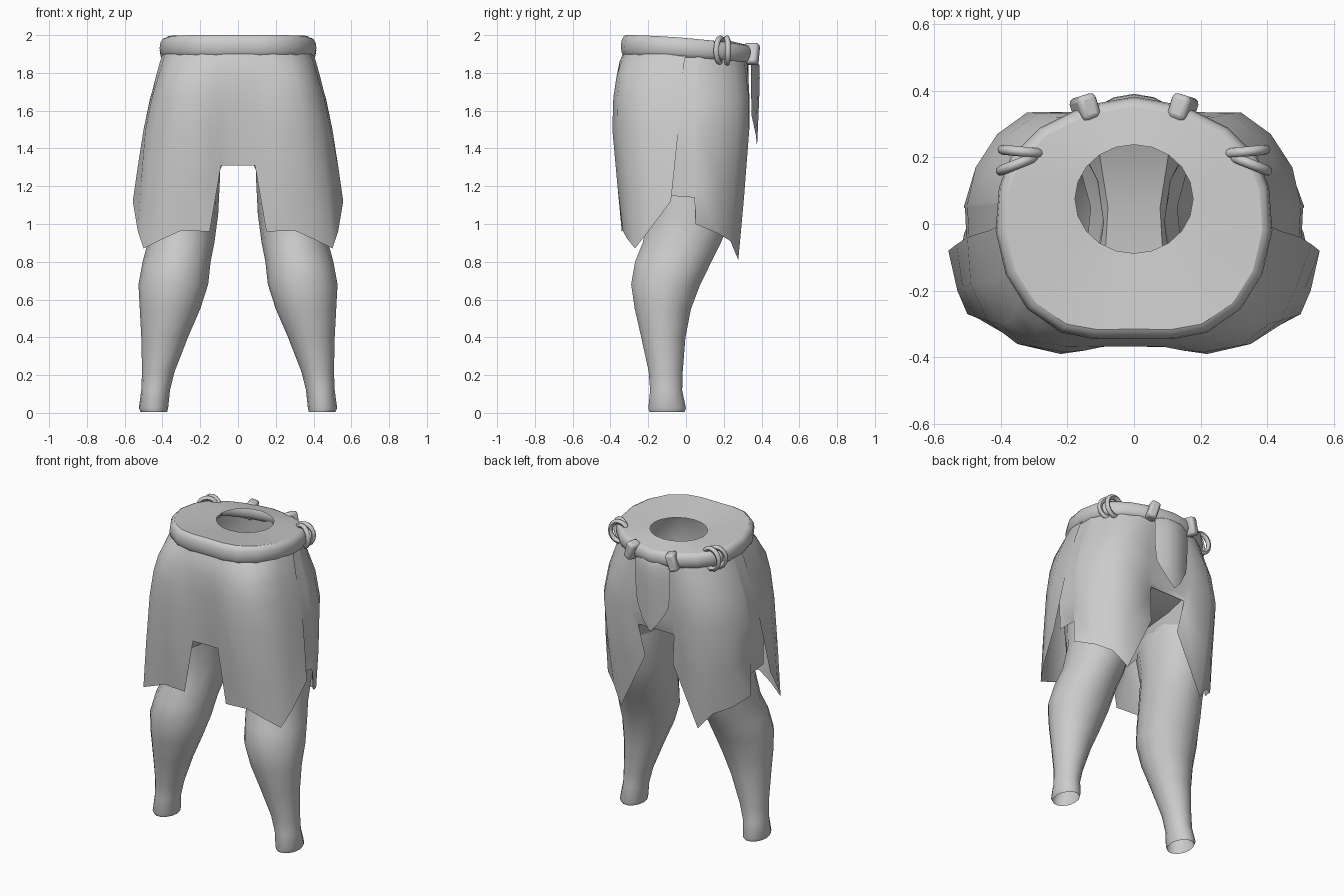
import bpy, bmesh, math
from mathutils import Vector

default = bpy.data.objects.get("Cube")
if default:
    bpy.data.objects.remove(default, do_unlink=True)

grey = bpy.data.materials.new("plain grey")
grey.use_nodes = True
grey.diffuse_color = (0.6, 0.6, 0.6, 1)
grey.node_tree.nodes["Principled BSDF"].inputs["Base Color"].default_value = (0.6, 0.6, 0.6, 1)
parts = []


def finish(obj):
    obj.data.materials.append(grey)
    parts.append(obj)
    return obj


def from_grid(name, rows, wrap=False, flip=False, recalc=False):
    """Skin neighbouring rows of points into a surface."""
    bm = bmesh.new()
    grid = [[bm.verts.new(p) for p in row] for row in rows]
    count = len(rows[0])
    for first, second in zip(grid, grid[1:]):
        for j in range(count if wrap else count - 1):
            k = (j + 1) % count
            quad = [first[j], first[k], second[k], second[j]]
            bm.faces.new(quad[::-1] if flip else quad)
    if recalc:
        bmesh.ops.remove_doubles(bm, verts=bm.verts, dist=0.0001)
        bmesh.ops.recalc_face_normals(bm, faces=bm.faces)
    mesh = bpy.data.meshes.new(name)
    bm.to_mesh(mesh)
    bm.free()
    obj = bpy.data.objects.new(name, mesh)
    bpy.context.collection.objects.link(obj)
    return finish(obj)


def mirrored(columns):
    """Extend columns that start on the centre line to the other side."""
    other = [[(-x, y, z) for x, y, z in col] for col in columns[:0:-1]]
    return other + columns


def refine(points):
    """Add a midpoint on a smooth curve between neighbouring points."""
    pts = [Vector(p) for p in points]
    out = []
    for i in range(len(pts) - 1):
        a, b = pts[i], pts[i + 1]
        before = pts[i - 1] if i else a
        after = pts[i + 2] if i + 2 < len(pts) else b
        out += [a, (a + b) * 0.5625 - (before + after) * 0.0625]
    return out + [pts[-1]]


def cloth(name, columns, flip):
    """Hang a cloth sheet; each column is waist xy, shoulder y, thigh xy, hem xyz."""
    full = []
    for waist, shoulder_y, thigh, hem in columns:
        w, t = Vector((*waist, 1.9)), Vector((*thigh, 1.5))
        shoulder = Vector((w.x + (t.x - w.x) * 0.35, shoulder_y, 1.78))
        t.z = max(1.5, hem[2] + 0.1)
        full.append([tuple(p) for p in refine([w, shoulder, t, hem])])
    return from_grid(name, mirrored(full), flip=flip)


# Skirt: front sheet with a notch, and back sheet with a taller one
cloth("skirt_front", [
    ((0, -.335), -.368, (0, -.352), (0, -.34, 1.31)),
    ((.08, -.335), -.368, (.1, -.362), (.09, -.34, 1.31)),
    ((.13, -.33), -.368, (.15, -.38), (.15, -.34, .96)),
    ((.2, -.32), -.367, (.22, -.39), (.3, -.335, .965)),
    ((.28, -.27), -.35, (.35, -.36), (.4, -.31, .92)),
    ((.34, -.21), -.295, (.44, -.29), (.5, -.27, .87)),
    ((.385, -.13), -.17, (.49, -.18), (.53, -.2, .96)),
    ((.4, 0), -.02, (.5, -.04), (.557, -.08, 1.12)),
], False)
cloth("skirt_back", [
    ((0, .33), .33, (0, .33), (0, .31, 1.4)),
    ((.13, .32), .33, (.13, .33), (.13, .31, 1.4)),
    ((.15, .315), .33, (.17, .335), (.1, .28, 1.19)),
    ((.2, .3), .32, (.32, .335), (.28, .277, .81)),
    ((.28, .25), .265, (.41, .27), (.36, .235, .91)),
    ((.35, .18), .175, (.475, .17), (.45, .17, .95)),
    ((.39, .08), .065, (.5, .06), (.51, .05, 1.0)),
    ((.39, .07), .055, (.5, .05), (.505, .045, 1.14)),
    ((.39, -.08), -.09, (.492, -.1), (.5, -.09, 1.15)),
], True)

# Crotch strip joining the front and back notches
from_grid("crotch_strip", [
    [(-w, y, z - .1), (-w * .6, y, z), (w * .6, y, z), (w, y, z - .1)]
    for y, w, z in [(-.34, .17, 1.31), (-.15, .15, 1.31), (.05, .13, 1.32),
                    (.2, .17, 1.36), (.31, .2, 1.41)]], flip=True)

# Open trouser legs: height, inner x, outer x, front y, back y
leg_rings = [
    (0.005, .375, .515, -.195, -.005), (.025, .37, .525, -.202, .002),
    (.12, .36, .512, -.192, -.018), (.22, .335, .508, -.2, -.015),
    (.4, .265, .512, -.24, .0), (.55, .2, .52, -.275, .03),
    (.68, .158, .527, -.295, .08), (.8, .145, .505, -.275, .14),
    (.9, .125, .478, -.235, .19), (1.05, .105, .47, -.2, .25),
    (1.25, .095, .46, -.24, .28), (1.45, .09, .44, -.28, .29)]
for side, label in ((1, "left"), (-1, "right")):
    rows = []
    for z, inner, outer, front, back in leg_rings:
        cx, cy = (inner + outer) / 2, (front + back) / 2
        rx, ry = (outer - inner) / 2, (back - front) / 2
        turns = [math.tau * i / 14 for i in range(14)]
        rows.append([(side * (cx + rx * math.cos(a)), cy + ry * math.sin(a), z) for a in turns])
    from_grid(label + "_leg", rows, wrap=True, flip=side < 0)

# Waist outline shared by the belt and the top plate
half_waist = [(0, -.345), (.12, -.345), (.22, -.325), (.32, -.255), (.385, -.15), (.415, -.02),
              (.405, .11), (.37, .2), (.28, .29), (.15, .355), (0, .382)]
waist = half_waist + [(-x, y) for x, y in half_waist[-2:0:-1]]
rim, opening, belt_rows = [], [], []
for i, (x, y) in enumerate(waist):
    # The belt sinks and slims towards the back
    t = (y + .345) / .71
    centre, half = 1.941 - .045 * t * t, .06 - .012 * t
    inward = Vector((-x, -y, 0)).normalized() * .03
    belt_rows.append([
        Vector((x, y, centre + half * math.sin(a))) + inward * (1 - math.cos(a))
        for a in [math.tau * j / 12 for j in range(12)]])
    rim.append(Vector((x, y, centre + half)) + inward)
    a = math.tau * i / len(waist)
    opening.append((.177 * math.sin(a), .075 - .163 * math.cos(a), 1.968))
from_grid("belt", belt_rows + belt_rows[:1], wrap=True, recalc=True)

# Top plate with an off-centre opening
from_grid("top_plate", [rim, opening], wrap=True)

# Tail cloth hanging from under the belt at the back
from_grid("tail_cloth", mirrored([
    refine([(x, top, 1.9), (x, mid, 1.84), (x, mid, 1.68), (x * .9, low, z)])
    for x, top, mid, low, z in [(0, .36, .388, .376, 1.41), (.06, .355, .378, .37, 1.47),
                                (.125, .34, .345, .348, 1.57)]]), flip=True)

# Cord loops and clasps wrapped around the belt
for side, label in ((1, "left"), (-1, "right")):
    for x, y, turn, name in ((.335, .217, .1, "rear"), (.345, .182, -.38, "fore")):
        bpy.ops.mesh.primitive_torus_add(
            major_segments=16, minor_segments=8, major_radius=.06, minor_radius=.015,
            location=(side * x, y, 1.918), rotation=(math.pi / 2, 0, side * turn))
        loop = finish(bpy.context.object)
        loop.scale.y = 1.08
        loop.name = f"{label}_{name}_cord_loop"
    bpy.ops.mesh.primitive_cube_add(size=1, location=(side * .147, .347, 1.9),
                                    rotation=(0, side * -.3, side * -.3))
    clasp = finish(bpy.context.object)
    clasp.scale = (.06, .078, .115)
    bpy.ops.object.transform_apply(location=False, rotation=False, scale=True)
    clasp.name = label + "_clasp"
    bevel = clasp.modifiers.new("soft edges", 'BEVEL')
    bevel.width = .016
    bevel.segments = 2

# Smooth shading that keeps hard edges
bpy.ops.object.select_all(action='DESELECT')
for obj in parts:
    obj.select_set(True)
bpy.context.view_layer.objects.active = parts[0]
bpy.ops.object.shade_smooth_by_angle(angle=math.radians(45))
